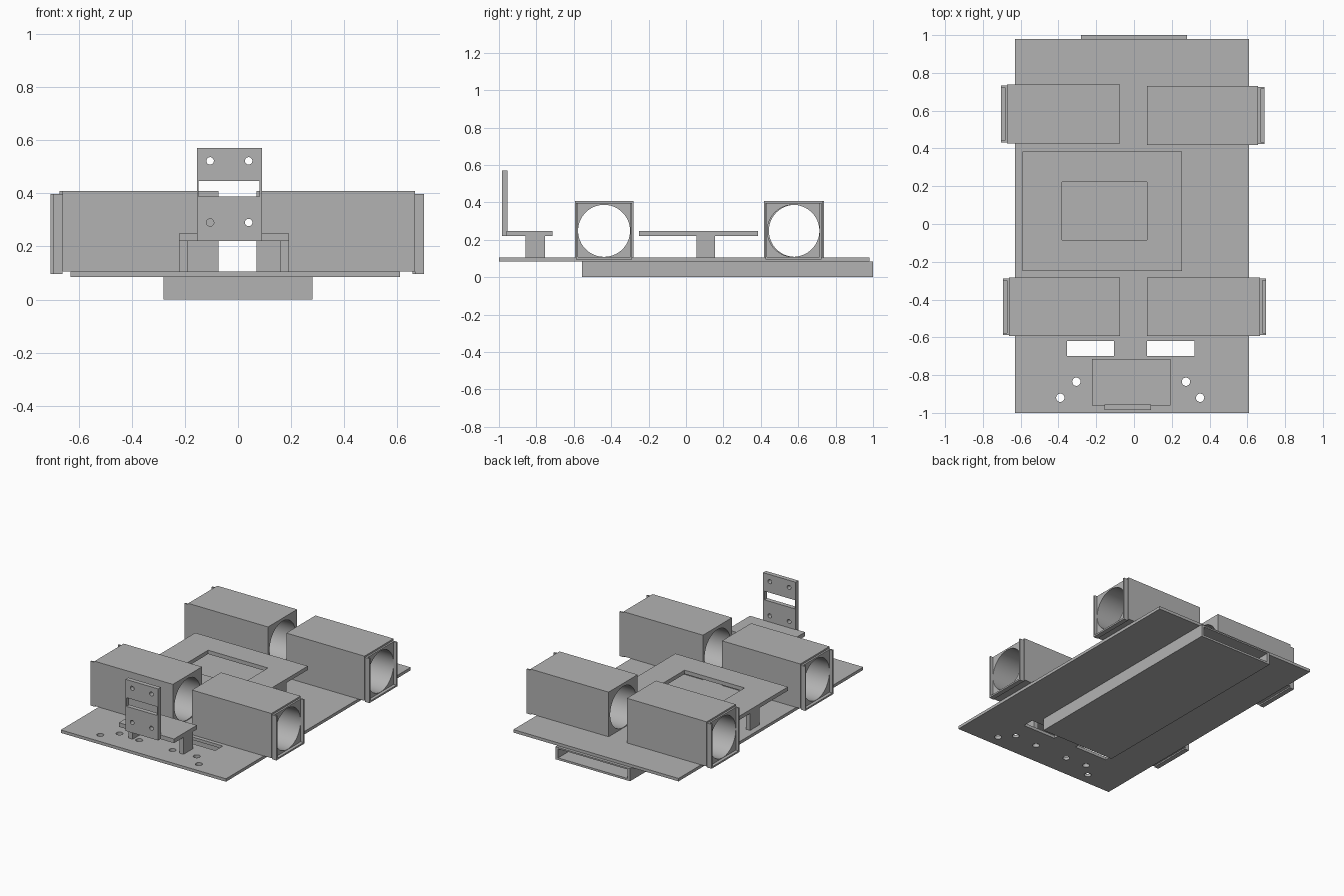
import bpy
from math import pi, radians

if "Cube" in bpy.data.objects:
    bpy.data.objects.remove(bpy.data.objects["Cube"], do_unlink=True)

grey = bpy.data.materials.new("plain grey")
grey.use_nodes = True
grey.diffuse_color = (0.45, 0.45, 0.45, 1)
grey.node_tree.nodes["Principled BSDF"].inputs["Base Color"].default_value = grey.diffuse_color


def block(name, x, y, z):
    """Box spanning the given (low, high) ranges."""
    spans = (x, y, z)
    bpy.ops.mesh.primitive_cube_add(size=1, location=[sum(s) / 2 for s in spans])
    ob = bpy.context.object
    ob.name = name
    ob.scale = [s[1] - s[0] for s in spans]
    bpy.ops.object.transform_apply(location=False, rotation=False, scale=True)
    ob.data.materials.append(grey)
    return ob


def rod(centre, radius, length, axis, sides=32):
    """Cylinder used as a drill along the named axis."""
    turn = {"x": (0, pi / 2, 0), "y": (pi / 2, 0, 0), "z": (0, 0, 0)}[axis]
    bpy.ops.mesh.primitive_cylinder_add(vertices=sides, radius=radius, depth=length,
                                        location=centre, rotation=turn)
    ob = bpy.context.object
    ob.data.materials.append(grey)
    return ob


def cut(ob, *cutters):
    """Subtract the cutters from the object and remove them."""
    bpy.ops.object.select_all(action="DESELECT")
    bpy.context.view_layer.objects.active = ob
    ob.select_set(True)
    for c in cutters:
        mod = ob.modifiers.new("cut", "BOOLEAN")
        mod.operation = "DIFFERENCE"
        mod.solver = "EXACT"
        mod.object = c
        bpy.ops.object.modifier_apply(modifier=mod.name)
        bpy.data.objects.remove(c, do_unlink=True)
    bpy.ops.object.shade_smooth_by_angle(angle=radians(30))


# Base plate with two slots and six screw holes
DECK = 0.105
base = block("base_plate", (-0.63, 0.61), (-1, 0.98), (0.085, DECK))
holes = [(-0.39, -0.92), (-0.305, -0.835), (-0.15, -0.845),
         (0.1, -0.845), (0.275, -0.835), (0.35, -0.92)]
drills = [rod((x, y, 0.1), 0.022, 0.2, "z") for x, y in holes]
slots = [block("slot", (x, x + 0.25), (-0.7, -0.62), (0, 0.2)) for x in (-0.355, 0.07)]
cut(base, *drills, *slots)

# Hollow tray under the base, open at the back
tray = block("under_tray", (-0.28, 0.28), (-0.555, 1), (0, 0.085))
cut(tray, block("cavity", (-0.26, 0.26), (-0.535, 1.1), (0.014, 0.075)))

# Four bored housings, each with a grooved end flange
BORE_Z, BORE_R = 0.248, 0.139
housings = [("front_right", -0.073, -0.661, -0.438), ("front_left", 0.07, 0.667, -0.438),
            ("back_right", -0.073, -0.672, 0.582), ("back_left", 0.07, 0.657, 0.574)]
for name, inner, outer, y in housings:
    s = 1 if outer > 0 else -1
    body = block(name + "_housing", sorted((inner, outer)), (y - 0.156, y + 0.156), (DECK, 0.408))
    cut(body, rod((outer / 2, y, BORE_Z), BORE_R, 2, "x", 64))
    flange = block(name + "_flange", sorted((outer, outer + s * 0.033)),
                   (y - 0.15, y + 0.15), (0.096, 0.397))
    groove = block("groove", sorted((outer + s * 0.012, outer + s * 0.1)),
                   (y - 0.14, y + 0.14), (0.107, 0.5))
    cut(flange, groove, rod((outer, y, BORE_Z), BORE_R, 0.5, "x", 64))


def legs(name, x, y):
    """Narrow leg flush with each side of a table."""
    for side, low in (("right", x[0]), ("left", x[1] - 0.032)):
        block(f"{name}_{side}_leg", (low, low + 0.032), y, (DECK, 0.22))


# Central table with a rectangular opening
table_x = (-0.59, 0.255)
table = block("centre_table", table_x, (-0.25, 0.385), (0.22, 0.246))
cut(table, block("opening", (-0.38, 0.07), (-0.085, 0.222), (0.2, 0.3)))
legs("centre_table", table_x, (0.055, 0.155))

# Front shelf carrying the upright bracket
shelf_x = (-0.222, 0.192)
block("front_shelf", shelf_x, (-0.96, -0.715), (0.22, 0.248))
legs("front_shelf", shelf_x, (-0.858, -0.755))
bracket = block("upright_bracket", (-0.155, 0.09), (-0.985, -0.955), (0.22, 0.57))
window = block("window", (-0.148, 0.08), (-1.1, -0.9), (0.388, 0.447))
screws = [rod((x, -0.97, z), 0.014, 0.2, "y") for x in (-0.105, 0.04) for z in (0.29, 0.522)]
cut(bracket, window, *screws)
